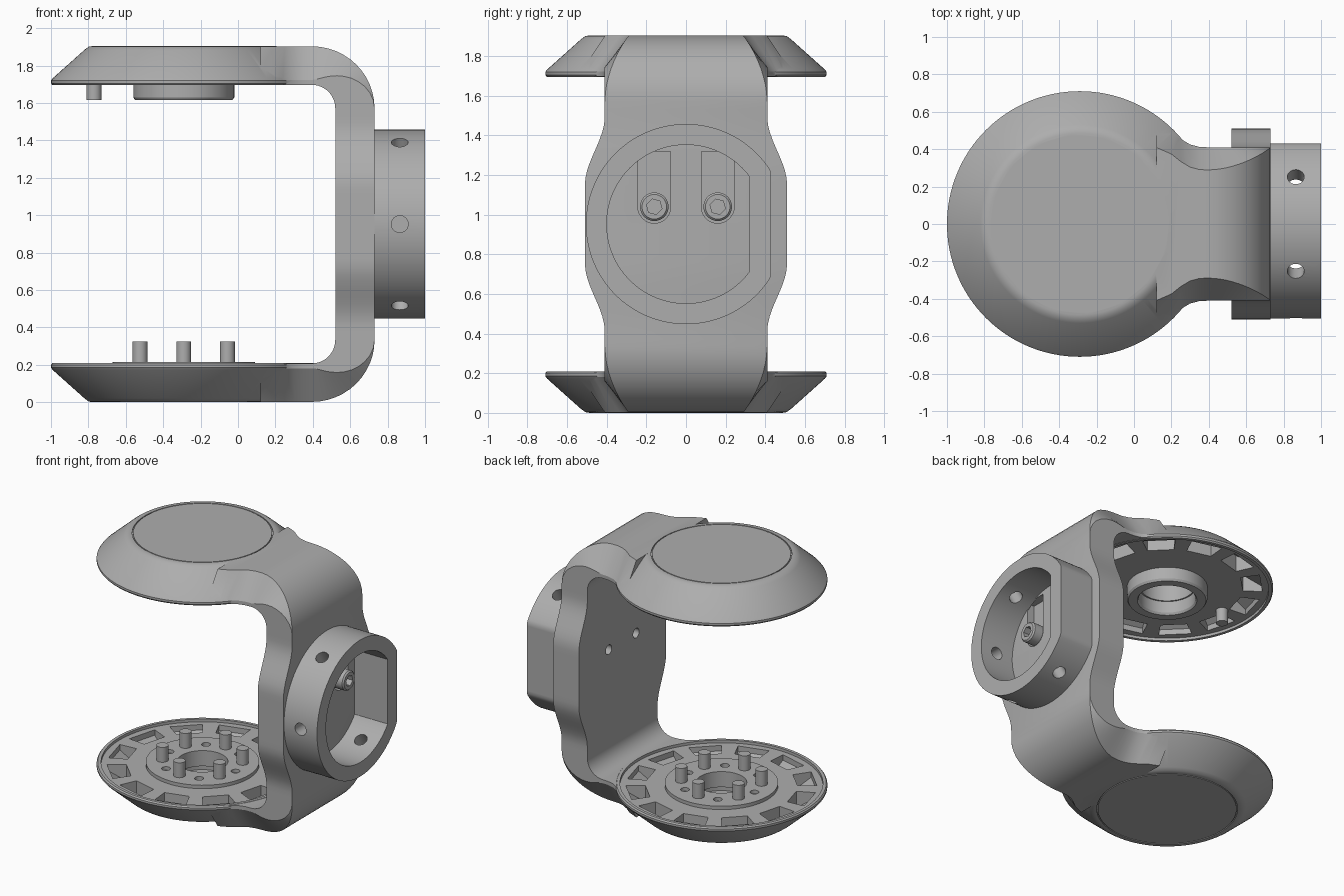
import bpy, bmesh, math
from mathutils import Vector

if "Cube" in bpy.data.objects:
    bpy.data.objects.remove(bpy.data.objects["Cube"], do_unlink=True)

MID = 0.9525                      # mid height of the bracket
HUB = Vector((-0.29, 0, 0))       # axis of both round plates
UP, OUT = Vector((0, 0, 1)), Vector((1, 0, 0))

grey = bpy.data.materials.new("satin grey")
grey.use_nodes = True
COLOUR = (0.42, 0.42, 0.42, 1)
grey.diffuse_color = COLOUR
grey.node_tree.nodes["Principled BSDF"].inputs["Base Color"].default_value = COLOUR


def ring(centre, axis, r, n=32):
    """Circle of points around an axis."""
    axis = Vector(axis).normalized()
    u = axis.orthogonal().normalized()
    v = axis.cross(u)
    return [Vector(centre) + r * (math.cos(t) * u + math.sin(t) * v)
            for t in (2 * math.pi * i / n for i in range(n))]


def loft(name, rings, wrap=False):
    """Skin a list of equal rings; cap the ends unless they wrap round."""
    bm = bmesh.new()
    rows = [[bm.verts.new(p) for p in r] for r in rings]
    n = len(rows[0])
    for a, b in zip(rows, rows[1:] + (rows[:1] if wrap else [])):
        for i in range(n):
            j = (i + 1) % n
            bm.faces.new((a[i], a[j], b[j], b[i]))
    if not wrap:
        bm.faces.new(rows[0])
        bm.faces.new(rows[-1])
    bmesh.ops.recalc_face_normals(bm, faces=bm.faces)
    mesh = bpy.data.meshes.new(name)
    bm.to_mesh(mesh)
    bm.free()
    mesh.materials.append(grey)
    ob = bpy.data.objects.new(name, mesh)
    bpy.context.collection.objects.link(ob)
    return ob


def rod(name, a, b, r, n=32):
    a, b = Vector(a), Vector(b)
    return loft(name, [ring(a, b - a, r, n), ring(b, b - a, r, n)])


def tube(name, z0, z1, inner, outer, n=64):
    spots = ((inner, z0), (outer, z0), (outer, z1), (inner, z1))
    return loft(name, [ring(HUB + z * UP, UP, r, n) for r, z in spots], True)


def combine(target, tool, op="DIFFERENCE"):
    """Boolean a tool into the target and drop the tool."""
    mod = target.modifiers.new("bool", "BOOLEAN")
    mod.operation, mod.object, mod.solver = op, tool, "EXACT"
    bpy.context.view_layer.objects.active = target
    bpy.ops.object.modifier_apply(modifier=mod.name)
    bpy.data.objects.remove(tool, do_unlink=True)


def polar(angle, r, z):
    return HUB + Vector((r * math.cos(angle), r * math.sin(angle), z))


def ease(t):
    t = min(max(t, 0), 1)
    return t * t * (3 - 2 * t)


# Arm: lower half, lofted from the plate, round the corner, up to mid height
def section(inner, outer, w, fade):
    inner, outer = Vector(inner), Vector(outer)
    shoulder = outer.lerp(inner, 0.87 * fade + 0.001)
    half = [(inner, w), (shoulder, w), (outer, w - 0.12 * fade - 0.001)]
    pts = half + [(p, -y) for p, y in reversed(half)]
    return [Vector((p.x, y, p.y)) for p, y in pts]


sections = [section((x, 0.208), (x, 0.002), w, 1) for x, w in
            ((0.12, 0.53), (0.2, 0.495), (0.25, 0.455), (0.3, 0.425), (0.35, 0.412))]
for i in range(13):
    a = math.radians(7.5 * i)
    s, c = math.sin(a), math.cos(a)
    sections.append(section((0.395 + 0.125 * s, 0.333 - 0.125 * c),
                            (0.395 + 0.335 * s, 0.333 - 0.331 * c),
                            0.41, 1 - ease(i / 12)))
for i in range(1, 17):
    z = 0.333 + (MID - 0.333) * i / 16
    w = 0.41 + 0.1 * ease((0.54 - (MID - z)) / 0.34)
    sections.append(section((0.52, z), (0.73, z), w, 0))
frame = loft("bracket_frame", sections)

# Round plate with a conical flank
profile = ((0.485, 0), (0.508, 0.004), (0.53, 0.02), (0.70, 0.172),
           (0.71, 0.185), (0.71, 0.20), (0.702, 0.21))
combine(frame, loft("plate", [ring(HUB + z * UP, UP, r, 128) for r, z in profile]), "UNION")

# Shallow recess, hub bore, cover seam and rim pockets
combine(frame, rod("recess", HUB + 0.19 * UP, HUB + 0.25 * UP, 0.68, 128))
combine(frame, rod("bore", HUB + 0.07 * UP, HUB + 0.3 * UP, 0.18, 64))
combine(frame, tube("seam", -0.02, 0.008, 0.465, 0.472, 96))
for k in range(12):
    mid_angle = math.radians(30 * k + 15)
    lo, hi = [], []
    for r, floor, side in ((0.51, 0.07, -1), (0.64, 0.15, -1), (0.64, 0.15, 1), (0.51, 0.07, 1)):
        a = mid_angle + side * math.radians(10)
        lo.append(polar(a, r, floor))
        hi.append(polar(a, r, 0.25))
    combine(frame, loft("pocket", [lo, hi]))

# Mirror the half bracket upward and weld it at mid height
bm = bmesh.new()
bm.from_mesh(frame.data)
caps = [f for f in bm.faces if all(abs(v.co.z - MID) < 1e-4 for v in f.verts)]
bmesh.ops.delete(bm, geom=caps, context="FACES")
copy = bmesh.ops.duplicate(bm, geom=bm.verts[:] + bm.edges[:] + bm.faces[:])["geom"]
for v in (g for g in copy if isinstance(g, bmesh.types.BMVert)):
    v.co.z = 2 * MID - v.co.z
bmesh.ops.reverse_faces(bm, faces=[g for g in copy if isinstance(g, bmesh.types.BMFace)])
seam = [v for v in bm.verts if abs(v.co.z - MID) < 1e-4]
bmesh.ops.remove_doubles(bm, verts=seam, dist=1e-4)
bm.to_mesh(frame.data)
bm.free()

# Screw slots, screws and their through holes
SCREW_Z = 1.04
for side, label in ((1, "left"), (-1, "right")):
    y = 0.16 * side
    arc = [math.pi + math.pi * i / 16 for i in range(17)]
    outline = [(y + 0.083 * math.cos(t), SCREW_Z + 0.083 * math.sin(t)) for t in arc]
    outline += [(y + 0.083, 1.32), (y - 0.083, 1.32)]
    combine(frame, loft("slot", [[Vector((x, p, q)) for p, q in outline] for x in (0.67, 0.8)]))
    combine(frame, rod("hole", (0.45, y, SCREW_Z), (0.6, y, SCREW_Z), 0.035))
    rims = ((0.66, 0.072), (0.79, 0.072), (0.80, 0.062))
    screw = loft("screw_" + label, [ring((x, y, SCREW_Z), OUT, r) for x, r in rims])
    combine(screw, rod("socket", (0.75, y, SCREW_Z), (0.85, y, SCREW_Z), 0.04, 6))


# Side collar: a ring with one flat, pierced by radial holes
def flat_ring(x, r, flat, n=128):
    return [Vector((x, min(p.y, flat), p.z)) for p in ring((x, 0, MID), OUT, r, n)]


collar = loft("side_collar", [flat_ring(0.722, 0.40, 0.32), flat_ring(0.722, 0.505, 0.43),
                              flat_ring(1.0, 0.505, 0.43), flat_ring(1.0, 0.40, 0.32)], True)
for k in range(-2, 3):
    a = math.radians(60 * k)
    d = Vector((0, -math.cos(a), math.sin(a)))
    base = Vector((0.865, 0, MID))
    combine(collar, rod("hole", base + 0.3 * d, base + 0.6 * d, 0.045))

# Lower hub pad with six pins and six small holes
pad = tube("lower_hub_pad", 0.1, 0.215, 0.17, 0.38)
for k in range(6):
    a = math.radians(60 * k)
    combine(pad, rod("hole", polar(a, 0.27, 0.15), polar(a, 0.27, 0.3), 0.03))
    a += math.radians(30)
    rod("drive_pin_%d" % (k + 1), polar(a, 0.27, 0.15), polar(a, 0.27, 0.325), 0.04)

# Upper bearing ring and stop pin
spots = ((0.19, 1.74), (0.27, 1.74), (0.27, 1.63), (0.26, 1.615), (0.20, 1.615), (0.19, 1.63))
loft("upper_bearing_ring", [ring(HUB + z * UP, UP, r, 64) for r, z in spots], True)
rod("stop_pin", (-0.77, 0, 1.615), (-0.77, 0, 1.75), 0.04)

# Smooth shading with crisp edges
bpy.ops.object.select_all(action="DESELECT")
for ob in bpy.context.collection.objects:
    if ob.type == "MESH" and ob.data.materials and ob.data.materials[0] == grey:
        ob.select_set(True)
        bpy.context.view_layer.objects.active = ob
bpy.ops.object.shade_smooth_by_angle(angle=math.radians(28))
